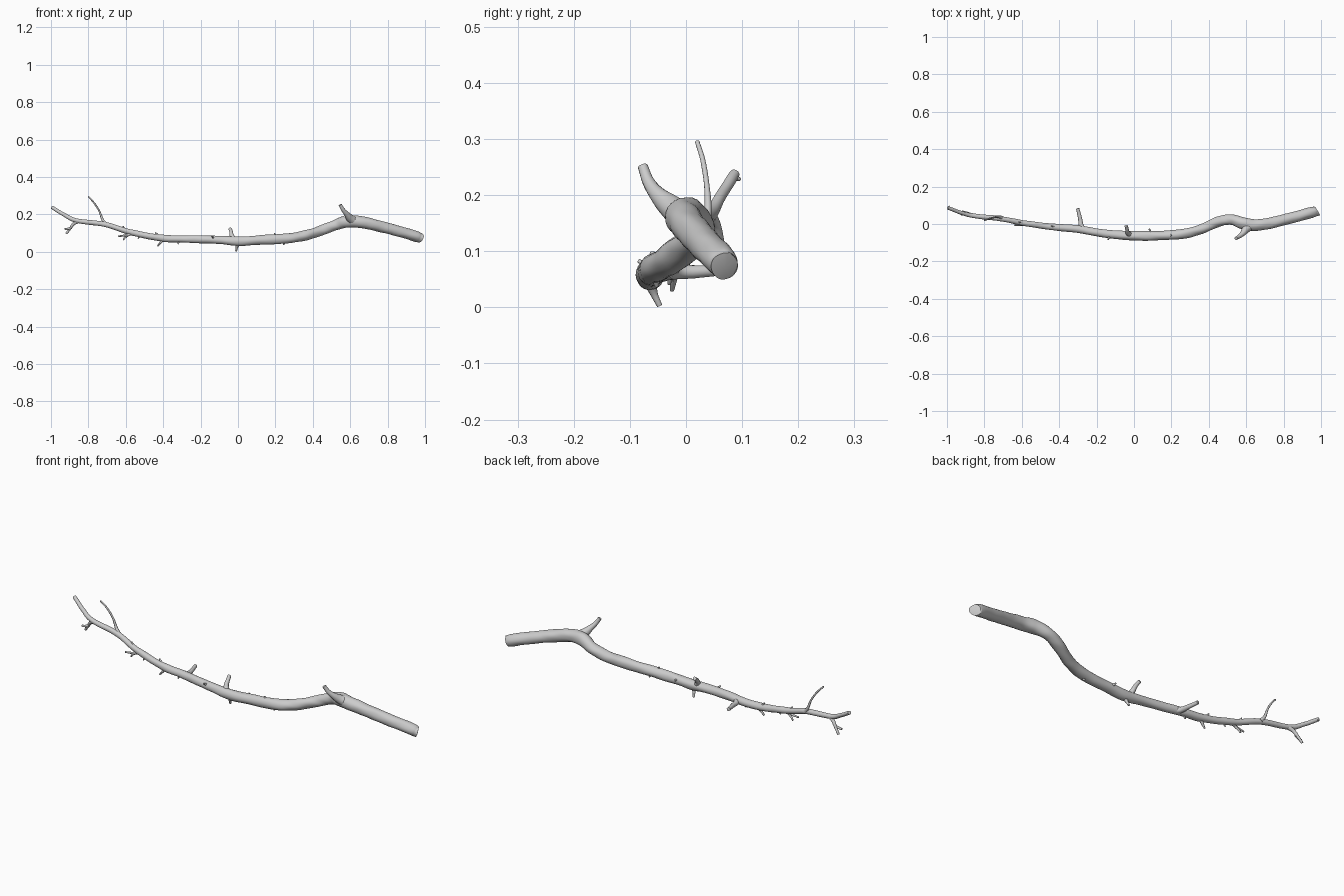
import bpy, bmesh, math
from mathutils import Vector, noise


def sample(pts, steps):
    """Catmull-Rom through (x, y, z, radius) points."""
    p = [Vector(q) for q in pts]
    p = [2 * p[0] - p[1]] + p + [2 * p[-1] - p[-2]]
    out = []
    for i in range(1, len(p) - 2):
        a, b, c, d = p[i - 1:i + 3]
        for s in range(steps):
            t = s / steps
            out.append(0.5 * (2 * b + (c - a) * t + (2 * a - 5 * b + 4 * c - d) * t * t
                              + (3 * b - a - 3 * c + d) * t ** 3))
    return out + [p[-2]]


def limb(name, pts, sides=12, steps=5, bark=0.06, slant=0.0):
    """Lumpy tapered tube; the first end is cut at a slant in plan."""
    path = sample(pts, steps)
    bm = bmesh.new()
    rings = []
    u = None
    for i, q in enumerate(path):
        c, r = q.xyz, q.w
        t = (path[min(i + 1, len(path) - 1)].xyz - path[max(i - 1, 0)].xyz).normalized()
        u = t.orthogonal() if u is None else u - t * u.dot(t)
        u.normalize()
        v = t.cross(u)
        ring = []
        for k in range(sides):
            a = 2 * math.pi * k / sides
            n = u * math.cos(a) + v * math.sin(a)
            w = c + n * r
            lump = noise.noise(Vector((w.x * 14, w.y * 40, w.z * 40)))
            w = c + n * r * (1 + bark * lump)
            if i == 0:
                w.x -= (w.y - c.y) * slant
            ring.append(bm.verts.new(w))
        rings.append(ring)
    for a, b in zip(rings, rings[1:]):
        for k in range(sides):
            j = (k + 1) % sides
            bm.faces.new((a[k], a[j], b[j], b[k]))
    # closed ends, slightly domed
    for ring, near in ((rings[0], rings[1]), (rings[-1], rings[-2])):
        mid = sum((x.co for x in ring), Vector()) / sides
        inner = sum((x.co for x in near), Vector()) / sides
        rad = (ring[0].co - mid).length
        tip = bm.verts.new(mid + (mid - inner).normalized() * rad * 0.2)
        for k in range(sides):
            bm.faces.new((ring[k], ring[(k + 1) % sides], tip))
    bmesh.ops.recalc_face_normals(bm, faces=bm.faces)
    me = bpy.data.meshes.new(name)
    bm.to_mesh(me)
    bm.free()
    ob = bpy.data.objects.new(name, me)
    bpy.context.collection.objects.link(ob)
    bpy.ops.object.select_all(action='DESELECT')
    ob.select_set(True)
    bpy.context.view_layer.objects.active = ob
    bpy.ops.object.shade_smooth_by_angle(angle=math.radians(45))
    return ob


# main branch, thick cut end to thin tip
limb("main_branch", [
    (0.975, 0.069, 0.074, 0.025), (0.94, 0.06, 0.086, 0.029), (0.80, 0.022, 0.126, 0.029),
    (0.67, -0.005, 0.157, 0.031), (0.59, 0.003, 0.163, 0.033), (0.52, 0.023, 0.143, 0.028),
    (0.45, 0.012, 0.116, 0.027), (0.35, -0.030, 0.085, 0.026), (0.25, -0.055, 0.070, 0.026),
    (0.10, -0.063, 0.062, 0.025), (0.0, -0.064, 0.057, 0.025), (-0.10, -0.058, 0.063, 0.022),
    (-0.20, -0.045, 0.067, 0.021), (-0.30, -0.027, 0.069, 0.020), (-0.42, -0.017, 0.074, 0.018),
    (-0.58, 0.003, 0.106, 0.015), (-0.71, 0.028, 0.146, 0.014), (-0.86, 0.044, 0.166, 0.012),
    (-0.93, 0.062, 0.198, 0.010), (-0.995, 0.087, 0.238, 0.009)],
    sides=24, steps=8, bark=0.10, slant=0.45)

# large forked stub near the thick end
limb("fork_stub", [(0.635, 0.0, 0.158, 0.027), (0.602, -0.024, 0.177, 0.023),
                   (0.582, -0.050, 0.200, 0.015), (0.562, -0.067, 0.224, 0.011),
                   (0.546, -0.077, 0.251, 0.009)])

# side stub pointing to the back
limb("back_stub", [(-0.265, -0.036, 0.067, 0.018), (-0.282, -0.010, 0.064, 0.014),
                   (-0.288, 0.028, 0.064, 0.011), (-0.301, 0.083, 0.068, 0.009)])

# upright stub in the middle, with a spur below
limb("upright_stub", [(-0.022, -0.060, 0.062, 0.017), (-0.034, -0.047, 0.088, 0.012),
                      (-0.037, -0.030, 0.108, 0.010), (-0.042, -0.010, 0.122, 0.009)])
limb("lower_spur", [(0.0, -0.064, 0.045, 0.012), (-0.006, -0.057, 0.024, 0.007),
                    (-0.010, -0.047, 0.003, 0.005)], sides=10)

# long thin twig near the tip
limb("thin_twig", [(-0.705, 0.032, 0.145, 0.012), (-0.724, 0.039, 0.172, 0.007),
                   (-0.742, 0.037, 0.218, 0.005), (-0.77, 0.030, 0.262, 0.0045),
                   (-0.80, 0.020, 0.295, 0.004)], sides=10)

# drooping forked twig at the tip
limb("tip_fork", [(-0.85, 0.043, 0.165, 0.011), (-0.878, 0.052, 0.150, 0.009),
                  (-0.897, 0.060, 0.125, 0.007), (-0.918, 0.066, 0.097, 0.006)], sides=10)
limb("tip_fork_side", [(-0.89, 0.056, 0.130, 0.007), (-0.908, 0.052, 0.123, 0.006),
                       (-0.926, 0.050, 0.121, 0.005)], sides=10)

# small forked twig under the thin half
limb("under_twig", [(-0.56, 0.002, 0.100, 0.010), (-0.595, -0.004, 0.089, 0.006),
                    (-0.640, -0.006, 0.083, 0.004)], sides=10)
limb("under_twig_side", [(-0.585, -0.003, 0.090, 0.006), (-0.605, 0.002, 0.075, 0.005),
                         (-0.613, 0.004, 0.063, 0.004)], sides=10)


# short thorns and buds: base point, tip point, base radius
def thorn(name, base, tip, r):
    b, t = Vector(base), Vector(tip)
    limb(name, [(*b, r), (*b.lerp(t, 0.6), r * 0.65), (*t, r * 0.4)], sides=8, steps=3)


thorn("thorn_1", (-0.40, -0.020, 0.066), (-0.430, -0.025, 0.030), 0.009)
thorn("thorn_2", (-0.42, -0.015, 0.080), (-0.442, -0.010, 0.103), 0.008)
thorn("thorn_3", (-0.31, -0.027, 0.062), (-0.322, -0.030, 0.041), 0.007)
thorn("thorn_4", (0.09, -0.055, 0.065), (0.082, -0.026, 0.072), 0.009)
thorn("bud_1", (0.20, -0.060, 0.078), (0.195, -0.060, 0.099), 0.009)
thorn("bud_2", (0.25, -0.055, 0.055), (0.243, -0.052, 0.037), 0.009)
thorn("bud_3", (-0.52, -0.006, 0.095), (-0.535, -0.008, 0.070), 0.007)
thorn("bud_4", (-0.60, 0.008, 0.115), (-0.615, 0.010, 0.137), 0.007)
thorn("bud_5", (-0.985, 0.083, 0.232), (-0.990, 0.097, 0.228), 0.007)
thorn("bud_6", (-0.13, -0.060, 0.070), (-0.138, -0.085, 0.083), 0.008)
